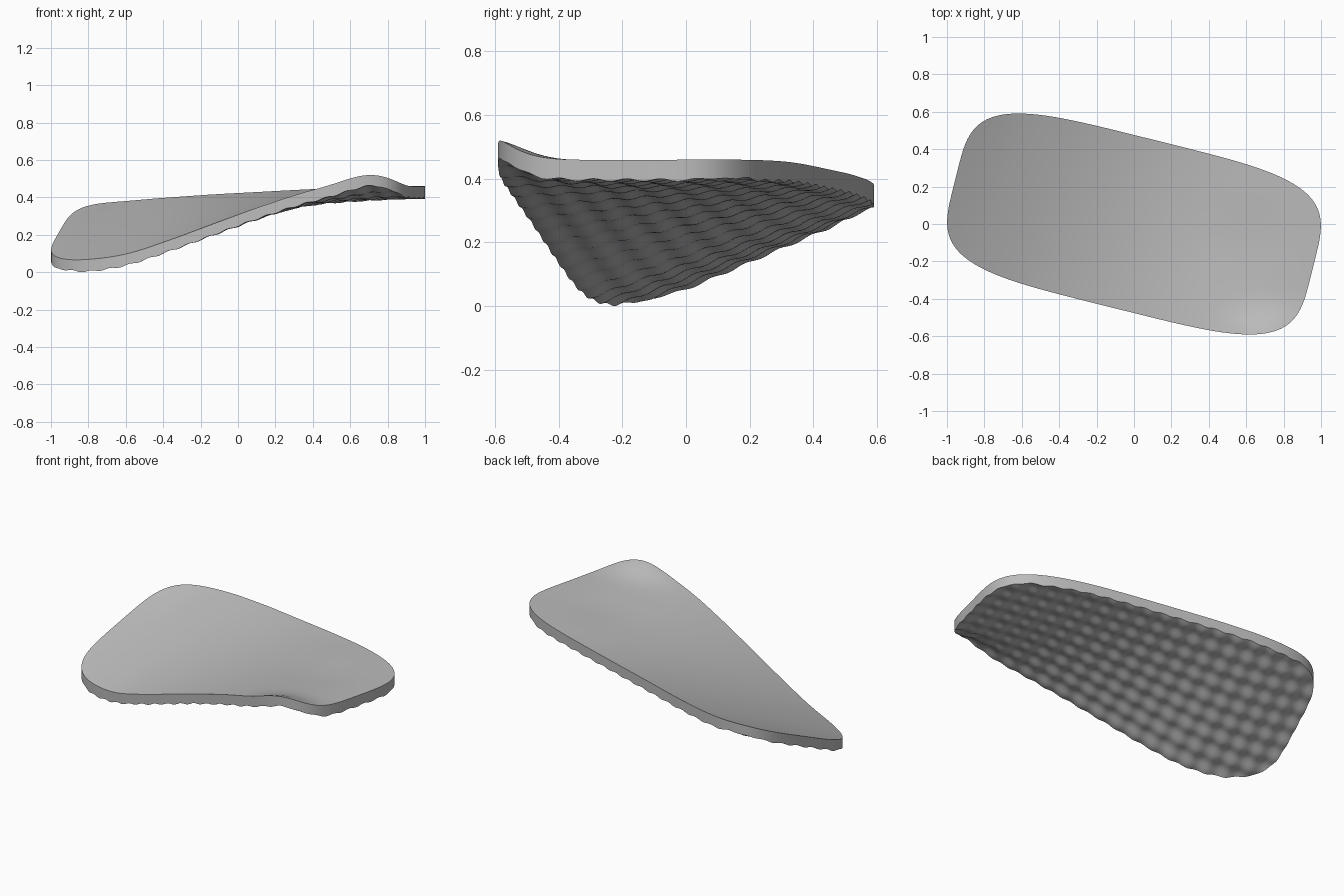
import bpy, bmesh
from math import cos, sin, exp, pi, radians

cube = bpy.data.objects.get("Cube")
if cube:
    bpy.data.objects.remove(cube, do_unlink=True)

HALF_LEN, HALF_WID, ROUND = 0.985, 0.462, 4.2   # rounded-rectangle outline
YAW = radians(-14)                              # outline turned on the ground plane
THICK, BUMP, PITCH = 0.06, 0.004, 0.108

# Heights of the two long edges, evenly spaced from the left end to the right end
FRONT_EDGE = [0.025, 0.056, 0.1, 0.18, 0.27, 0.358, 0.432, 0.46, 0.463]
BACK_EDGE = [0.415, 0.397, 0.405, 0.42, 0.433, 0.446, 0.457, 0.463, 0.465]


def smooth_curve(values, u):
    """Catmull-Rom interpolation for u in -1..1."""
    last = len(values) - 1
    f = min(max((u + 1) / 2, 0), 1) * last
    i = min(int(f), last - 1)
    t = f - i
    a, b = values[i], values[i + 1]
    before = values[i - 1] if i else 2 * a - b
    after = values[i + 2] if i + 2 <= last else 2 * b - a
    m0, m1 = (b - before) / 2, (after - a) / 2
    c = b - a
    return a + t * (m0 + t * (3 * c - 2 * m0 - m1 + t * (m0 + m1 - 2 * c)))


def mound(x, y, cx, cy, rx, ry):
    return exp(-((x - cx) / rx) ** 2 - ((y - cy) / ry) ** 2)


def top_height(u, v, x, y):
    """Twisted sheet ruled between both long edges, with a flared corner and a hollow."""
    t = (v / HALF_WID + 1) / 2
    z = (1 - t) * smooth_curve(FRONT_EDGE, u) + t * smooth_curve(BACK_EDGE, u)
    z += 0.065 * mound(x, y, 0.72, -0.62, 0.22, 0.14)
    z -= 0.01 * mound(x, y, 0.62, -0.1, 0.25, 0.22)
    return z


def place(vert, underside):
    """Move a vertex of the flat square grid onto the sheet."""
    s, t = vert.co.x, vert.co.y
    norm = (abs(s) ** ROUND + abs(t) ** ROUND) ** (1 / ROUND)
    k = max(abs(s), abs(t)) / norm if norm > 0 else 1
    u, v = s * k * HALF_LEN, t * k * HALF_WID
    x = u * cos(YAW) - v * sin(YAW)
    y = u * sin(YAW) + v * cos(YAW)
    z = top_height(u, v, x, y)
    if underside:   # rows of soft studs
        z -= THICK + BUMP * (cos(2 * pi * u / PITCH) + cos(2 * pi * v / PITCH))
    vert.co = (x, y, z)


# Top and underside sheets
bm = bmesh.new()
sheets = []
for underside in (False, True):
    grid = bmesh.ops.create_grid(bm, x_segments=170, y_segments=80, size=1)["verts"]
    for vert in grid:
        place(vert, underside)
    sheets.append(grid)
top, bottom = sheets
below = dict(zip(top, bottom))

# Side wall around the rim
rim = [e for e in bm.edges if e.is_boundary and e.verts[0] in below]
for edge in rim:
    loop = edge.link_loops[0]
    a, b = loop.vert, loop.link_loop_next.vert
    bm.faces.new((b, a, below[a], below[b]))
bmesh.ops.recalc_face_normals(bm, faces=bm.faces)

# Rest on the ground
lowest = min(v.co.z for v in bm.verts)
bmesh.ops.translate(bm, verts=bm.verts, vec=(0, 0, -lowest))

mesh = bpy.data.meshes.new("studded_pad")
bm.to_mesh(mesh)
bm.free()
pad = bpy.data.objects.new("studded_pad", mesh)
bpy.context.collection.objects.link(pad)

# Plain grey
grey = bpy.data.materials.new("plain_grey")
grey.use_nodes = True
colour = (0.5, 0.5, 0.5, 1)
grey.diffuse_color = colour
grey.node_tree.nodes["Principled BSDF"].inputs["Base Color"].default_value = colour
mesh.materials.append(grey)

bpy.ops.object.select_all(action="DESELECT")
pad.select_set(True)
bpy.context.view_layer.objects.active = pad
bpy.ops.object.shade_smooth_by_angle(angle=radians(40))
